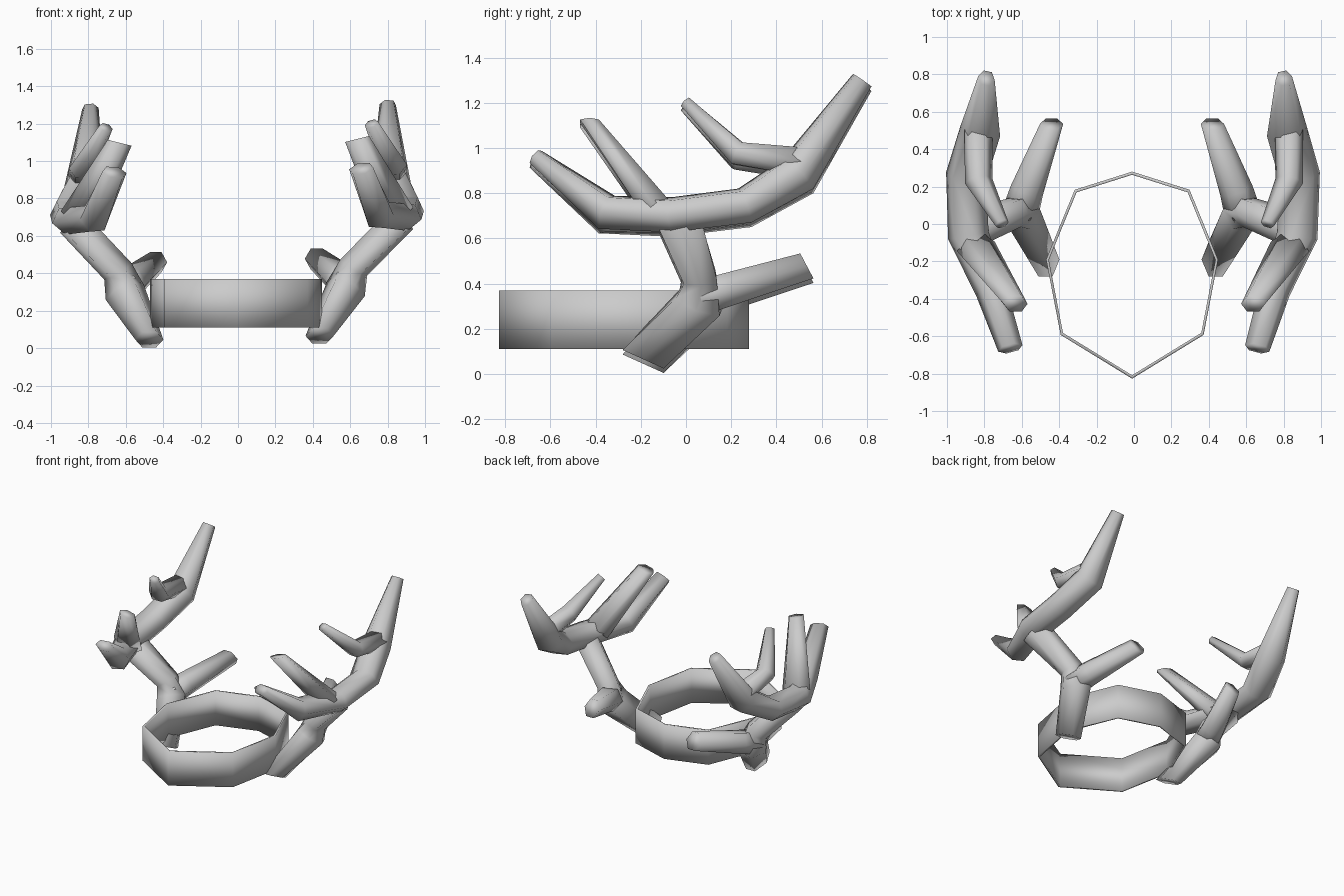
import bpy, bmesh, math
from mathutils import Vector

cube = bpy.data.objects.get("Cube")
if cube:
    bpy.data.objects.remove(cube)

grey = bpy.data.materials.new("antler grey")
grey.use_nodes = True
COLOUR = (0.6, 0.6, 0.6, 1)
grey.diffuse_color = COLOUR
grey.node_tree.nodes["Principled BSDF"].inputs["Base Color"].default_value = COLOUR


def finish(bm, name):
    bmesh.ops.recalc_face_normals(bm, faces=bm.faces)
    mesh = bpy.data.meshes.new(name)
    bm.to_mesh(mesh)
    bm.free()
    for p in mesh.polygons:
        p.use_smooth = True
    mesh.materials.append(grey)
    ob = bpy.data.objects.new(name, mesh)
    bpy.context.collection.objects.link(ob)
    return ob


def branch(name, side, stations, start_cut=None, end_cut=None, roll=0, sides=6):
    """Tapered tube; each station is x, y, z, sideways radius, upright radius.
    The cuts are optional facing directions of the two ends."""
    bm = bmesh.new()
    pts = [Vector(s[:3]) for s in stations]
    last = len(pts) - 1
    rings = []
    for i, s in enumerate(stations):
        t = Vector()
        if i > 0:
            t += (pts[i] - pts[i - 1]).normalized()
        if i < last:
            t += (pts[i + 1] - pts[i]).normalized()
        if i == 0 and start_cut:
            t = Vector(start_cut)
        if i == last and end_cut:
            t = Vector(end_cut)
        t.normalize()
        across = Vector((1, 0, 0))
        across = (across - t * across.dot(t)).normalized()
        up = t.cross(across)
        ring = []
        for k in range(sides):
            a = math.tau * k / sides + roll
            p = pts[i] + across * math.cos(a) * s[3] + up * math.sin(a) * s[4]
            # the pair leans very slightly off true symmetry
            ring.append(bm.verts.new((side * p.x - 0.02 * (1 - p.z), p.y, p.z + 0.01 * side)))
        rings.append(ring)
    for r, q in zip(rings, rings[1:]):
        for k in range(sides):
            j = (k + 1) % sides
            bm.faces.new((r[k], r[j], q[j], q[k]))
    bm.faces.new(rings[0])
    bm.faces.new(rings[-1])
    return finish(bm, name)


# One antler, branch by branch
ANTLER = {
    "stem": dict(start_cut=(0, 0.41, 0.91), stations=[
        (0.455, -0.19, 0.055, 0.075, 0.115), (0.59, 0.06, 0.305, 0.11, 0.12),
        (0.63, 0.06, 0.42, 0.085, 0.085), (0.88, -0.035, 0.68, 0.085, 0.11)]),
    "back_prong": dict(end_cut=(0, 0.85, 0.45), stations=[
        (0.6, 0.04, 0.32, 0.1, 0.09), (0.56, 0.18, 0.362, 0.09, 0.085),
        (0.43, 0.535, 0.468, 0.062, 0.072)]),
    "beam": dict(roll=0.2, stations=[
        (0.66, -0.665, 0.95, 0.068, 0.04), (0.76, -0.35, 0.705, 0.085, 0.085),
        (0.88, -0.06, 0.695, 0.112, 0.082), (0.89, 0.26, 0.735, 0.112, 0.085),
        (0.82, 0.495, 0.875, 0.11, 0.1), (0.795, 0.78, 1.29, 0.045, 0.052)]),
    "front_tine": dict(end_cut=(-0.25, 0, 1), stations=[
        (0.84, -0.12, 0.71, 0.11, 0.075), (0.635, -0.427, 1.108, 0.066, 0.048)]),
    "top_tine": dict(stations=[
        (0.83, 0.55, 0.925, 0.075, 0.075), (0.83, 0.23, 0.965, 0.075, 0.06),
        (0.71, 0.0, 1.19, 0.038, 0.03)]),
}
for label, side in (("left", 1), ("right", -1)):
    for part, shape in ANTLER.items():
        branch(f"{label}_{part}", side, **shape)

# Eight-sided head band
BAND = [(-0.01, 0.28), (0.297, 0.183), (0.45, -0.19), (0.372, -0.593),
        (-0.01, -0.827), (-0.392, -0.593), (-0.47, -0.19), (-0.317, 0.183)]
centre = Vector((-0.01, -0.25))
bm = bmesh.new()
loops = []
for scale, z in ((1, 0.11), (1, 0.37), (0.968, 0.37), (0.968, 0.11)):
    loops.append([bm.verts.new((*(centre + (Vector(p) - centre) * scale), z)) for p in BAND])
for i in range(4):
    a, b = loops[i], loops[(i + 1) % 4]
    for k in range(8):
        j = (k + 1) % 8
        bm.faces.new((a[k], a[j], b[j], b[k]))
finish(bm, "head_band")
